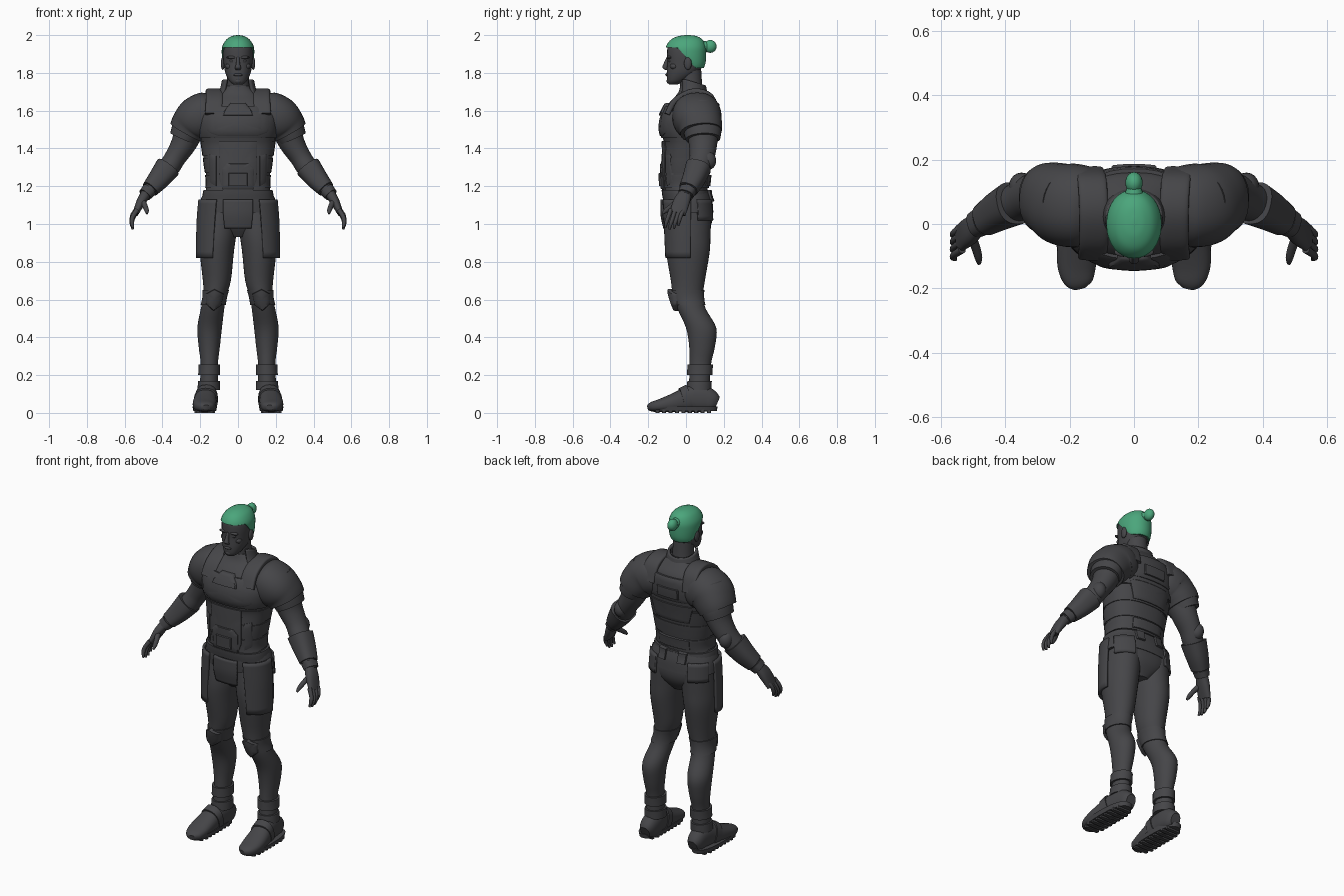
import bpy, bmesh, math
from mathutils import Vector, Matrix
from mathutils.bvhtree import BVHTree

if "Cube" in bpy.data.objects:
    bpy.data.objects.remove(bpy.data.objects["Cube"], do_unlink=True)


def material(name, rgb):
    m = bpy.data.materials.new(name)
    m.use_nodes = True
    m.diffuse_color = (*rgb, 1)
    m.node_tree.nodes["Principled BSDF"].inputs["Base Color"].default_value = (*rgb, 1)
    return m


charcoal = material("charcoal", (.06, .06, .065))
green = material("green", (.07, .38, .2))


def finish(name, bm, mat, mirror, thick=0):
    """Turn a bmesh into a smooth, optionally thickened and mirrored object."""
    bmesh.ops.recalc_face_normals(bm, faces=bm.faces)
    mesh = bpy.data.meshes.new(name)
    bm.to_mesh(mesh)
    bm.free()
    mesh.materials.append(mat)
    mesh.shade_smooth()
    mesh.set_sharp_from_angle(angle=math.radians(38))
    obj = bpy.data.objects.new(name, mesh)
    bpy.context.collection.objects.link(obj)
    if thick:
        obj.modifiers.new("thickness", "SOLIDIFY").thickness = thick
    if mirror:
        obj.modifiers.new("mirror", "MIRROR").use_mirror_merge = False
    return obj


def spline(rows, steps):
    """Smooth curve through rows of (x, y, z, radius, radius)."""
    rows, out = [Vector(r) for r in rows], []
    last = len(rows) - 1
    for i in range(last):
        a, b, c, d = rows[max(i - 1, 0)], rows[i], rows[i + 1], rows[min(i + 2, last)]
        for k in range(steps):
            t = k / steps
            out.append(b + (c - a) * (t / 2) + (a * 2 - b * 5 + c * 4 - d) * (t * t / 2)
                       + (b * 3 - a - c * 3 + d) * (t ** 3 / 2))
    return out + [rows[-1]]


def loft(name, rows, mat=charcoal, flat=True, ref=(0, 1, 0), steps=4, seg=32,
         power=2, arc=None, mirror=False, thick=0, shape=None):
    """Skin rounded sections; flat keeps them level, otherwise they follow the path."""
    rows = spline(rows, steps)
    bm, rings = bmesh.new(), []
    start, end = [math.radians(a) for a in (arc or (0, 360))]
    count = seg + 1 if arc else seg

    def bend(v):
        return math.copysign(abs(v) ** (2 / power), v)

    for i, row in enumerate(rows):
        centre = Vector(row[:3])
        n, b = Vector((1, 0, 0)), Vector((0, 1, 0))
        if not flat:
            t = Vector(rows[min(i + 1, len(rows) - 1)][:3]) - Vector(rows[max(i - 1, 0)][:3])
            t.normalize()
            b = Vector(ref) - t * t.dot(Vector(ref))
            b.normalize()
            n = t.cross(b)
        ring = []
        for k in range(count):
            a = start + (end - start) * k / seg
            co = centre + n * (row[3] * bend(math.cos(a))) + b * (row[4] * bend(math.sin(a)))
            ring.append(bm.verts.new(shape(co) if shape else co))
        rings.append(ring)
    for low, high in zip(rings, rings[1:]):
        for k in range(seg):
            j = (k + 1) % count
            bm.faces.new((low[k], low[j], high[j], high[k]))
    if not arc:
        bm.faces.new(rings[0])
        bm.faces.new(rings[-1])
    return finish(name, bm, mat, mirror, thick)


def band(name, rows, low, high, grow, power=2, mirror=False):
    """A raised hard-edged band around a level loft."""
    dense = spline(rows, 8)
    inside = [r for r in dense if low <= r[2] <= high]
    ends = [min(dense, key=lambda r: abs(r[2] - z)).copy() for z in (low, high)]
    ends[0][2], ends[1][2] = low, high
    rows = [ends[0]] + [r for r in inside if low + .005 < r[2] < high - .005] + [ends[1]]
    rows = [(r[0], r[1], r[2], r[3] + grow, r[4] + grow) for r in rows]
    return loft(name, rows, steps=1, power=power, mirror=mirror)


def panel(name, outline, host, facing=-1, rise=.015, both=False, mirror=False):
    """A plate with an (x, z) outline laid onto the front or back of a host."""
    if both:
        outline = outline + [(-x, z) for x, z in reversed(outline)]
    tree = BVHTree.FromPolygons([v.co for v in host.data.vertices],
                                [p.vertices for p in host.data.polygons])
    points = [Vector(p).lerp(Vector(q), k / 6)
              for p, q in zip(outline, outline[1:] + outline[:1]) for k in range(6)]
    mid = sum(points, Vector((0, 0))) / len(points)
    bm, rings = bmesh.new(), []
    for scale, lift in ((1, -.02), (1, rise * .8), (.94, rise), (.6, rise), (.2, rise)):
        ring = []
        for p in points:
            x, z = mid.lerp(p, scale)
            hit = tree.ray_cast(Vector((x, facing, z)), Vector((0, -facing, 0)))[0]
            if hit is None:
                hit = tree.find_nearest(Vector((x, facing * .1, z)))[0]
            ring.append(bm.verts.new((x, hit.y + facing * lift, z)))
        rings.append(ring)
    for a, b in zip(rings, rings[1:]):
        for k in range(len(a)):
            j = (k + 1) % len(a)
            bm.faces.new((a[k], a[j], b[j], b[k]))
    bm.faces.new(rings[-1])
    return finish(name, bm, charcoal, mirror)


def ball(name, centre, size, mat=charcoal, mirror=False):
    bm = bmesh.new()
    bmesh.ops.create_uvsphere(bm, u_segments=20, v_segments=12, radius=1,
                              matrix=Matrix.Translation(centre) @ Matrix.Diagonal((*size, 1)))
    return finish(name, bm, mat, mirror)


# Torso and its armour bands
torso_rows = [(0, .02, .93, .05, .07), (0, .02, 1, .16, .115), (0, .02, 1.08, .185, .12),
              (0, 0, 1.16, .175, .115), (0, 0, 1.22, .165, .118), (0, .005, 1.32, .178, .125),
              (0, .015, 1.42, .192, .13), (0, .012, 1.5, .205, .146), (0, .02, 1.57, .205, .145),
              (0, .035, 1.64, .17, .125), (0, .04, 1.69, .11, .085), (0, .03, 1.73, .06, .06)]
torso = loft("torso", torso_rows, power=2.4, seg=48)
for name, low, high, grow in (("chest_armour", 1.455, 1.6, .008), ("rib_band", 1.36, 1.44, .005),
                              ("waist_band", 1.27, 1.35, .005), ("lower_band", 1.19, 1.26, .006),
                              ("belt", 1.13, 1.18, .012)):
    band(name, torso_rows, low, high, grow, power=2.4)

# Front plates
panel("chest_plate", [(.1, 1.465), (.17, 1.49), (.17, 1.57), (.1, 1.625)], torso, both=True, rise=.012)
panel("chest_emblem", [(.08, 1.575), (.075, 1.595), (.04, 1.64)], torso, both=True, rise=.022)
panel("belly_plate", [(.08, 1.18), (.1, 1.24), (.1, 1.44)], torso, both=True, rise=.012)
panel("belly_box", [(.08, 1.185), (.085, 1.29), (.06, 1.32)], torso, both=True, rise=.018)
panel("belly_button_plate", [(.05, 1.2), (.05, 1.27)], torso, both=True, rise=.026)
panel("side_plate", [(.115, 1.2), (.15, 1.22), (.15, 1.37), (.115, 1.36)], torso, mirror=True, rise=.011)

# Back plates
panel("upper_back_plate", [(.13, 1.5), (.15, 1.56), (.11, 1.64)], torso, 1, both=True)
panel("spine_plate", [(.07, 1.52), (.07, 1.58)], torso, 1, both=True, rise=.022)
panel("middle_back_plate", [(.11, 1.37), (.14, 1.48)], torso, 1, both=True, rise=.012)
panel("lower_back_plate", [(.1, 1.2), (.1, 1.26)], torso, 1, both=True, rise=.013)
panel("belt_pouch", [(.04, 1.12), (.09, 1.12), (.09, 1.18), (.04, 1.18)], torso, 1, mirror=True, rise=.025)

# Hip guard, hanging flaps and thigh plates
loft("hip_guard", [(0, .005, 1.17, .18, .122), (0, .01, 1.12, .2, .13), (0, .015, 1.06, .208, .13)],
     power=2.3, seg=48)
loft("front_flap", [(0, 0, 1.13, .2, .135), (0, 0, 1.05, .2, .135), (0, 0, .975, .18, .12)],
     arc=(-113, -67), thick=.015)
loft("back_flap", [(0, .01, 1.13, .205, .14), (0, .015, 1.02, .21, .145)],
     arc=(18, 62), power=2.3, thick=.015, mirror=True)
loft("thigh_plate", [(.09, 0, 1.13, .12, .125), (.1, 0, 1, .12, .12), (.112, 0, .82, .11, .112)],
     arc=(-78, 12), thick=.015, mirror=True)

# Legs, knee guards and boots
leg_rows = [(.155, .07, .12, .05, .055), (.152, .075, .25, .045, .056), (.152, .085, .35, .056, .068),
            (.15, .08, .45, .065, .08), (.135, .03, .55, .062, .075), (.122, .01, .62, .06, .08),
            (.112, .01, .7, .074, .09), (.112, .01, .85, .09, .115), (.105, .01, .95, .096, .12),
            (.095, .02, 1.08, .095, .115)]
leg = loft("legs", leg_rows, mirror=True)
band("knee_straps", leg_rows, .57, .65, .006, mirror=True)
panel("knee_guards", [(.075, .63), (.125, .655), (.17, .63), (.168, .575), (.13, .54), (.088, .57)],
      leg, mirror=True, rise=.025)
band("boot_cuffs", leg_rows, .2, .255, .012, mirror=True)
band("ankle_straps", leg_rows, .12, .17, .01, mirror=True)
loft("boots", [(.16, .165, .05, .03, .035), (.16, .14, .06, .045, .055), (.16, .09, .075, .052, .07),
               (.165, .03, .075, .054, .07), (.175, -.06, .055, .062, .05), (.178, -.13, .04, .06, .036),
               (.172, -.18, .032, .045, .026), (.168, -.2, .028, .02, .014)],
     flat=False, ref=(0, 0, 1), power=2.4, mirror=True)
loft("boot_straps", [(.166, .02, .078, .06, .074), (.17, -.02, .067, .063, .066)],
     flat=False, ref=(0, 0, 1), power=2.4, steps=1, mirror=True)
loft("soles", [(.176, -.015, .01, .06, .178), (.176, -.015, .035, .066, .183)], steps=1, power=2.5, mirror=True)
for i in range(9):
    y = -.15 + i * .034
    width = .055 if 0 < i < 8 else .045
    loft("sole_tread", [(.176, y, 0, width, .011), (.176, y, .02, width, .011)],
         steps=1, seg=16, power=6, mirror=True)

# Arms, shoulder pads and gauntlets
loft("arms", [(.2, .07, 1.6, .1, .1), (.25, .085, 1.52, .085, .088), (.285, .09, 1.43, .068, .076),
              (.33, .085, 1.355, .057, .066), (.365, .068, 1.3, .056, .06), (.41, .045, 1.245, .05, .053),
              (.46, .015, 1.19, .038, .042), (.495, -.003, 1.15, .028, .034)], flat=False, mirror=True)
loft("shoulder_pads", [(.11, .05, 1.6, .085, .1), (.15, .055, 1.585, .118, .125), (.21, .06, 1.56, .12, .13),
                       (.25, .075, 1.52, .108, .118), (.272, .08, 1.485, .098, .11)],
     flat=False, power=2.2, mirror=True)
loft("upper_arm_guards", [(.25, .085, 1.53, .09, .1), (.27, .088, 1.49, .085, .1), (.288, .09, 1.45, .077, .092)],
     flat=False, mirror=True)
loft("shoulder_straps", [(.13, -.1, 1.58, .015, .045), (.125, -.055, 1.655, .016, .045), (.125, .04, 1.7, .018, .045),
                         (.13, .13, 1.675, .016, .045), (.14, .165, 1.58, .015, .045)],
     flat=False, ref=(1, 0, 0), power=4, mirror=True)
ball("elbow_guards", (.35, .115, 1.335), (.04, .045, .05), mirror=True)
loft("gauntlets", [(.372, .065, 1.3, .068, .068), (.42, .04, 1.237, .058, .06), (.465, .012, 1.185, .046, .05)],
     flat=False, power=2.5, mirror=True)
loft("wrist_bands", [(.47, .01, 1.18, .04, .045), (.492, -.002, 1.155, .036, .041)],
     flat=False, steps=1, power=2.5, mirror=True)

# Hands
loft("palms", [(.485, 0, 1.165, .026, .032), (.512, -.022, 1.12, .025, .043), (.543, -.045, 1.055, .015, .043)],
     flat=False, power=2.5, mirror=True)
for i, drop in enumerate((.008, 0, .004, .02)):
    y = -.08 + i * .023
    loft("finger", [(.535, y, 1.075, .013, .012), (.557, y - .014, 1.03 + drop, .012, .011),
                    (.562, y - .024, 1 + drop, .011, .01), (.556, y - .03, .972 + drop, .006, .006)],
         flat=False, seg=12, mirror=True)
loft("thumbs", [(.508, -.035, 1.125, .018, .016), (.492, -.075, 1.095, .014, .014),
                (.484, -.105, 1.072, .012, .012), (.482, -.123, 1.055, .006, .006)],
     flat=False, ref=(1, 0, 0), seg=12, mirror=True)

# Neck, collar and head
loft("neck", [(0, .04, 1.6, .09, .075), (0, .03, 1.7, .062, .06), (0, .02, 1.82, .058, .06)])
loft("collar", [(0, .04, 1.66, .125, .1), (0, .035, 1.71, .1, .085), (0, .03, 1.765, .086, .075)],
     arc=(-42, 222), thick=.014, shape=lambda c: c - Vector((0, 0, max(c.y, 0) * .3)))
loft("head", [(0, -.068, 1.738, .024, .022), (0, -.052, 1.757, .046, .048), (0, -.02, 1.8, .067, .082),
              (0, -.002, 1.85, .076, .097), (0, 0, 1.9, .08, .1), (0, 0, 1.94, .076, .096),
              (0, .005, 1.975, .056, .075), (0, .01, 1.99, .022, .04)], power=2.2)
loft("nose", [(0, -.092, 1.885, .008, .01), (0, -.105, 1.85, .01, .013), (0, -.111, 1.828, .016, .014),
              (0, -.1, 1.815, .012, .008)], seg=16)
ball("lips", (0, -.098, 1.79), (.024, .012, .008))
ball("chin", (0, -.085, 1.757), (.022, .018, .016))
ball("brows", (.033, -.088, 1.882), (.028, .014, .008), mirror=True)
ball("eyes", (.032, -.085, 1.862), (.013, .009, .007), mirror=True)
ball("cheeks", (.045, -.062, 1.835), (.022, .022, .018), mirror=True)
ball("ears", (.08, .01, 1.85), (.011, .02, .034), mirror=True)


# Hair cap with a hairline that drops toward the nape, and a bun
def hairline(co):
    co.z = max(co.z, 1.935 - min(max(co.y + .045, 0) * 1.15, .11))
    return co


loft("hair", [(0, .005, 1.815, .072, .084), (0, .003, 1.85, .081, .1), (0, .001, 1.9, .086, .106),
              (0, 0, 1.94, .083, .105), (0, .004, 1.975, .063, .085), (0, .008, 1.994, .034, .05),
              (0, .01, 2, .006, .01)],
     green, steps=6, power=2.1, shape=hairline)
ball("hair_bun", (0, .128, 1.94), (.027, .034, .034), green)
loft("hair_tie", [(0, .09, 1.94, .03, .03), (0, .115, 1.94, .022, .026)],
     green, flat=False, ref=(0, 0, 1), steps=1, seg=20)
